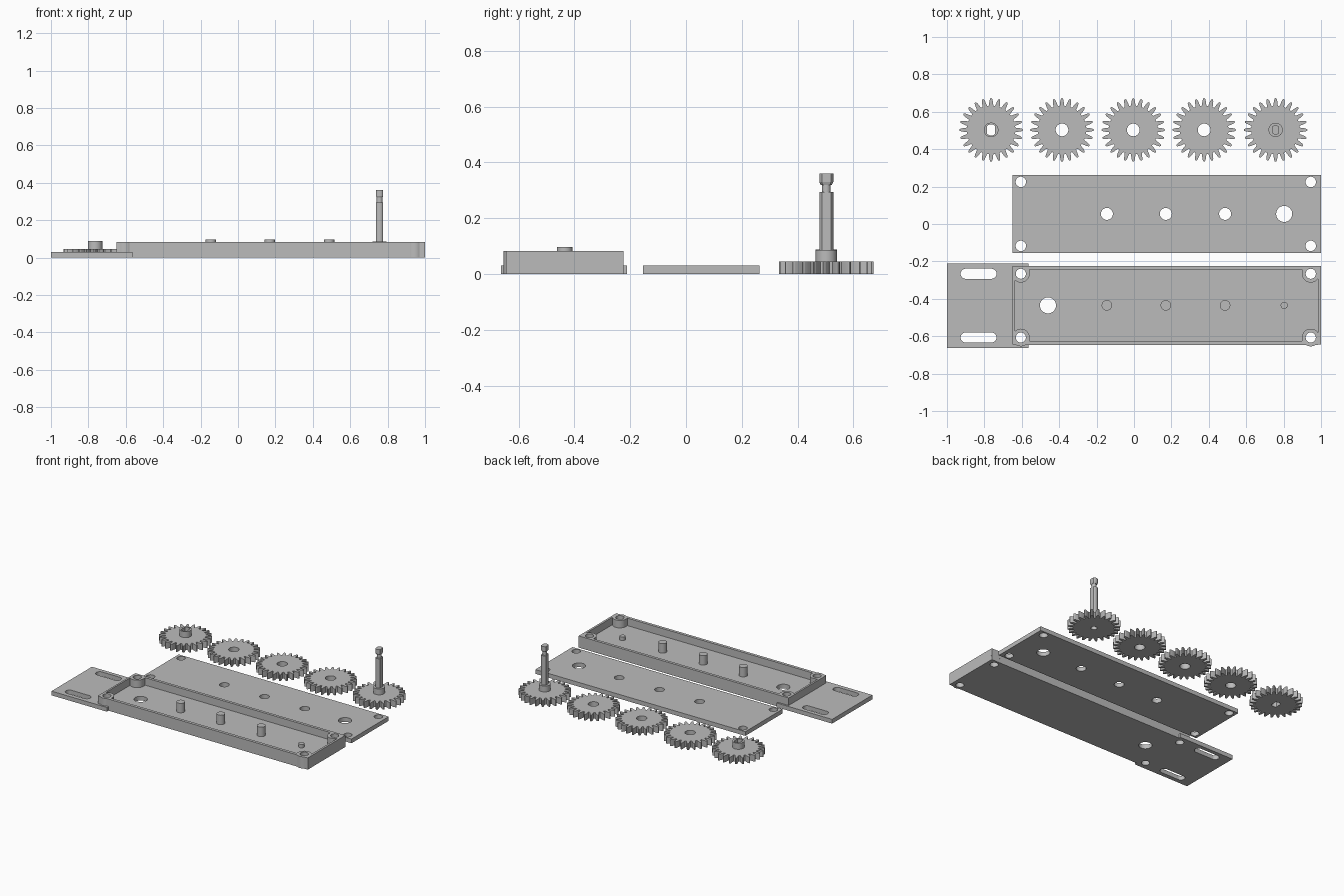
import bpy, bmesh
from math import pi, sin, cos, sqrt, asin

if "Cube" in bpy.data.objects:
    bpy.data.objects.remove(bpy.data.objects["Cube"])

grey = bpy.data.materials.new("plain grey")
grey.use_nodes = True
grey.diffuse_color = (0.5, 0.5, 0.5, 1)
grey.node_tree.nodes["Principled BSDF"].inputs["Base Color"].default_value = (0.5, 0.5, 0.5, 1)


def arc(x, y, r, start, end, n=16):
    return [(x + r * cos(start + (end - start) * i / n),
             y + r * sin(start + (end - start) * i / n)) for i in range(n + 1)]


def circle(x, y, r, n=32):
    return arc(x, y, r, 0, 2 * pi, n)[:-1]


def rect(x0, y0, x1, y1):
    return [(x0, y0), (x1, y0), (x1, y1), (x0, y1)]


def slot(x0, x1, y, r):
    return arc(x1, y, r, -pi / 2, pi / 2) + arc(x0, y, r, pi / 2, 3 * pi / 2)


def double_flat(x, y, r, half):
    """Round section with flats on both x sides."""
    a = asin(sqrt(r * r - half * half) / r)
    return arc(x, y, r, a, pi - a) + arc(x, y, r, pi + a, 2 * pi - a)


def extrude(name, z0, z1, outline, holes=(), foot=None):
    """Fill an outline with holes and extrude it; foot=(x, y, scale) tapers the bottom."""
    curve = bpy.data.curves.new(name, "CURVE")
    curve.dimensions = "2D"
    curve.fill_mode = "BOTH"
    curve.extrude = (z1 - z0) / 2
    for points in [outline, *holes]:
        spline = curve.splines.new("POLY")
        spline.points.add(len(points) - 1)
        for p, (x, y) in zip(spline.points, points):
            p.co = (x, y, 0, 1)
        spline.use_cyclic_u = True
        spline.use_smooth = False
    helper = bpy.data.objects.new(name + " helper", curve)
    bpy.context.collection.objects.link(helper)
    bpy.context.view_layer.update()
    evaluated = helper.evaluated_get(bpy.context.evaluated_depsgraph_get())
    mesh = bpy.data.meshes.new_from_object(evaluated)
    bpy.data.objects.remove(helper)
    bm = bmesh.new()
    bm.from_mesh(mesh)
    bmesh.ops.remove_doubles(bm, verts=bm.verts, dist=1e-5)
    bmesh.ops.recalc_face_normals(bm, faces=bm.faces)
    for v in bm.verts:
        if foot and v.co.z < 0:
            v.co.x = foot[0] + (v.co.x - foot[0]) * foot[2]
            v.co.y = foot[1] + (v.co.y - foot[1]) * foot[2]
        v.co.z += (z0 + z1) / 2
    bm.to_mesh(mesh)
    bm.free()
    mesh.name = name
    mesh.materials.clear()
    mesh.materials.append(grey)
    obj = bpy.data.objects.new(name, mesh)
    bpy.context.collection.objects.link(obj)
    bpy.ops.object.select_all(action="DESELECT")
    obj.select_set(True)
    bpy.context.view_layer.objects.active = obj
    bpy.ops.object.shade_smooth_by_angle(angle=0.5)
    return obj


# Shared layout
LEFT, RIGHT = -0.65, 1.0
SCREW_X = (-0.605, 0.945)
PEG_X = (-0.145, 0.17, 0.487)
SHEET, WALL_TOP = 0.03, 0.083
FRONT, BACK, MID = -0.645, -0.224, -0.435
SCREW_Y = (-0.607, -0.266)
BOSS = 0.047


def bump(x):
    """Screw boss bulging through the front wall."""
    a = asin((SCREW_Y[0] - FRONT) / BOSS)
    return arc(x, SCREW_Y[0], BOSS, pi - a, 2 * pi + a)


def front_bump(x):
    return [p for p in arc(x, SCREW_Y[0], BOSS, pi, 2 * pi, 32) if p[1] < FRONT]


# Box floor with the wider mounting tab
box_screws = [circle(x, y, 0.027) for x in SCREW_X for y in SCREW_Y]
slots = [slot(-0.9, -0.762, y, 0.027) for y in SCREW_Y]
floor = ([(-1, -0.664), (-0.565, -0.664), (-0.565, FRONT)] + front_bump(SCREW_X[1])
         + [(RIGHT, FRONT), (RIGHT, BACK), (-0.565, BACK), (-0.565, -0.211), (-1, -0.211)])
extrude("box_floor", 0, SHEET, floor, box_screws + slots + [circle(-0.46, MID, 0.043)])

# Box wall, its cavity rounding each screw boss
outer = ([(LEFT, FRONT)] + front_bump(SCREW_X[0]) + front_bump(SCREW_X[1])
         + [(RIGHT, FRONT), (RIGHT, BACK), (LEFT, BACK)])
x0, x1, y0, y1 = LEFT + 0.013, RIGHT - 0.015, FRONT + 0.02, BACK - 0.02


def corner(sx, sy):
    """Cavity corner from the long wall, round the boss, to the end wall."""
    cx, cy = SCREW_X[sx], SCREW_Y[sy]
    end = (x0, x1)[sx]
    side = 1 if sx == 0 else -1
    up = 1 if sy == 0 else -1
    reach = abs(end - cx)
    last = pi - asin(sqrt(BOSS ** 2 - reach ** 2) / BOSS)
    pts = [(cx + side * BOSS, (y0, y1)[sy])]
    pts += [(cx + side * px, cy + up * py) for px, py in arc(0, 0, BOSS, 0, last)]
    return pts


cavity = (corner(0, 0)[::-1] + corner(1, 0) + corner(1, 1)[::-1] + corner(0, 1))
extrude("box_wall", SHEET, WALL_TOP, outer, [cavity] + box_screws)

# Pegs for the gears
for i, x in enumerate(PEG_X):
    extrude(f"gear_peg_{i + 1}", SHEET, 0.097, circle(x, MID, 0.028))
extrude("short_peg", SHEET, 0.055, circle(0.803, MID, 0.019))

# Flat cover
cover_mid = 0.054
cover_holes = [circle(x, cover_mid + s * 0.171, 0.028) for x in SCREW_X for s in (-1, 1)]
cover_holes += [circle(x, cover_mid, 0.032) for x in PEG_X]
cover_holes.append(circle(0.803, cover_mid, 0.043))
extrude("cover", 0, SHEET, rect(LEFT, -0.155, RIGHT, 0.263), cover_holes)

# Gears
TEETH, GEAR_Y, GEAR_TOP = 24, 0.503, 0.045
HALF_TOOTH = ((0.13, 0.36), (0.145, 0.27), (0.158, 0.2), (0.167, 0.12), (0.17, 0.04))


def gear(x):
    flank = [(r, -t) for r, t in HALF_TOOTH] + list(HALF_TOOTH[::-1])
    pts = []
    for i in range(TEETH):
        for r, t in flank:
            a = pi / 2 + (i + t) * 2 * pi / TEETH
            pts.append((x + r * cos(a), GEAR_Y + r * sin(a)))
    return pts


for i, x in enumerate((-0.385, -0.004, 0.375)):
    extrude(f"idler_gear_{i + 1}", 0, GEAR_TOP, gear(x), [circle(x, GEAR_Y, 0.034)])

# Socket gear with a keyed hub
sx = -0.764
key = double_flat(sx, GEAR_Y, 0.03, 0.021)
extrude("socket_gear", 0, GEAR_TOP, gear(sx), [key])
extrude("socket_hub", GEAR_TOP, 0.088, circle(sx, GEAR_Y, 0.039), [key])

# Drive gear with a keyed shaft, neck and snap head
dx = 0.757
extrude("drive_gear", 0, GEAR_TOP, gear(dx), [circle(dx, GEAR_Y, 0.02)])
extrude("drive_collar", GEAR_TOP, 0.087, circle(dx, GEAR_Y, 0.038))
shaft = double_flat(dx, GEAR_Y, 0.025, 0.019)
extrude("drive_shaft", 0.087, 0.295, shaft)
extrude("shaft_neck", 0.295, 0.32, circle(dx, GEAR_Y, 0.0155))
extrude("head_taper", 0.32, 0.33, shaft, foot=(dx, GEAR_Y, 0.8))
extrude("shaft_head", 0.33, 0.36, shaft)
